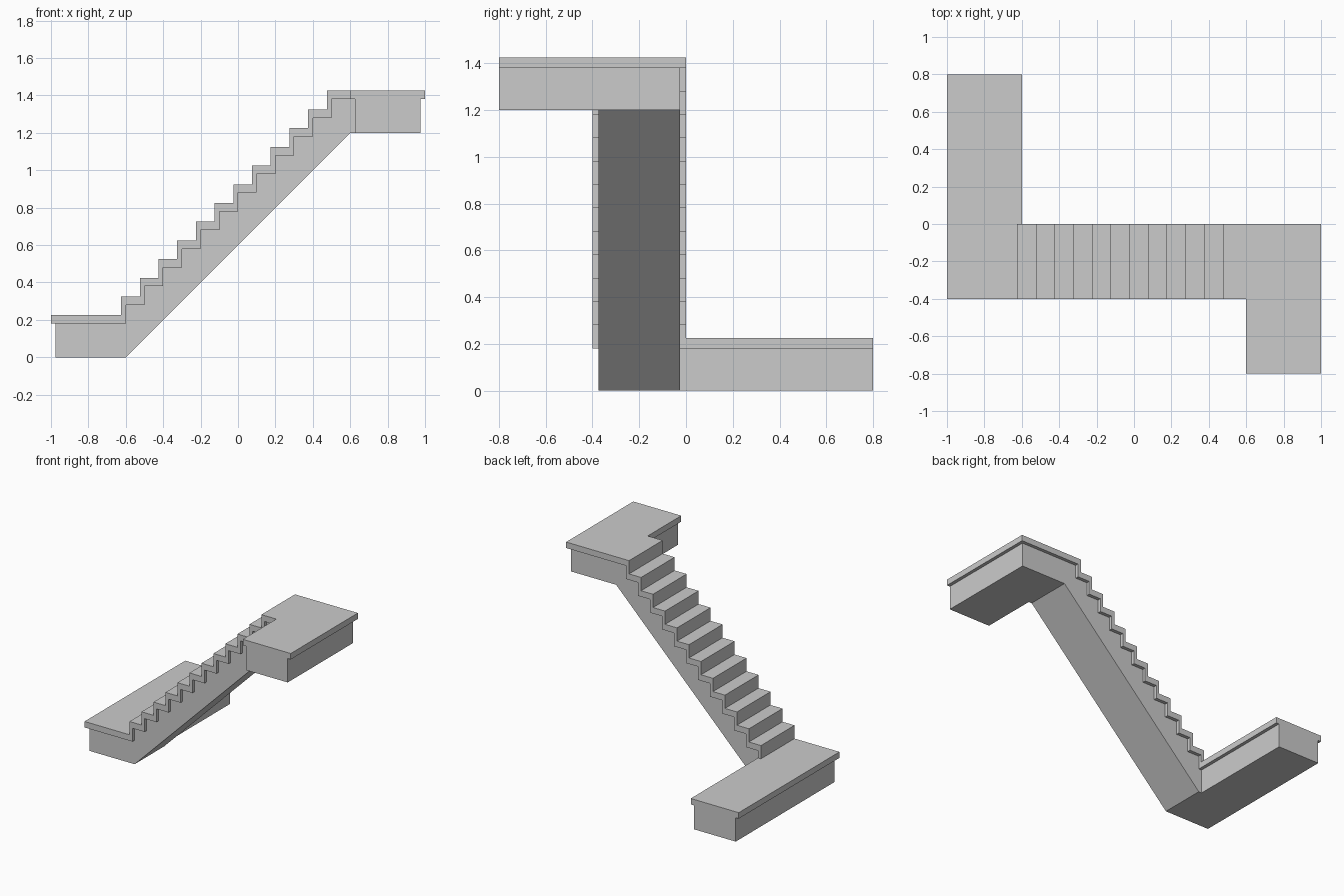
import bpy, bmesh

if "Cube" in bpy.data.objects:
    bpy.data.objects.remove(bpy.data.objects["Cube"])

STEPS, RUN, RISE = 12, 0.1, 0.1
NOSE = 0.025          # overhang of the cover past the body
Z_BODY, Z_TOP = 0.18, 0.225


def extrude_profile(name, pts, y0, y1):
    """Solid from an x-z profile, extruded along y."""
    bm = bmesh.new()
    face = bm.faces.new([bm.verts.new((x, y0, z)) for x, z in pts])
    ext = bmesh.ops.extrude_face_region(bm, geom=[face])
    moved = [v for v in ext["geom"] if isinstance(v, bmesh.types.BMVert)]
    bmesh.ops.translate(bm, verts=moved, vec=(0, y1 - y0, 0))
    bmesh.ops.recalc_face_normals(bm, faces=bm.faces)
    mesh = bpy.data.meshes.new(name)
    bm.to_mesh(mesh)
    bm.free()
    obj = bpy.data.objects.new(name, mesh)
    bpy.context.collection.objects.link(obj)
    return obj


def box(name, x0, x1, y0, y1, z0, z1):
    return extrude_profile(name, [(x0, z0), (x1, z0), (x1, z1), (x0, z1)], y0, y1)


def unite(obj, others):
    """Merge the other solids into obj and drop them."""
    bpy.context.view_layer.objects.active = obj
    for other in others:
        mod = obj.modifiers.new("union", 'BOOLEAN')
        mod.operation = 'UNION'
        mod.solver = 'EXACT'
        mod.object = other
        bpy.ops.object.modifier_apply(modifier=mod.name)
        bpy.data.objects.remove(other)


def zigzag(x, z):
    """Stair line climbing from the first riser foot."""
    pts = [(x, z)]
    for i in range(STEPS):
        pts.append((x + i * RUN, z + (i + 1) * RISE))
        if i < STEPS - 1:
            pts.append((x + (i + 1) * RUN, z + (i + 1) * RISE))
    return pts


RISE_ALL = STEPS * RISE
inner = zigzag(-0.6, Z_BODY)
outer = zigzag(-0.6 - NOSE, Z_TOP)

# Structural body: sloped flight plus the two landing blocks
xb = 1 - NOSE
body_pts = ([(-xb, Z_BODY)] + inner + [(xb, Z_BODY + RISE_ALL), (xb, RISE_ALL),
            (0.6, RISE_ALL), (-0.6, 0), (-xb, 0)])
body = extrude_profile("stair_body", body_pts, -0.4 + NOSE, -NOSE)
unite(body, [
    box("lower_block", -xb, -0.6 - NOSE, -0.2, 0.8, 0, Z_BODY),
    box("upper_block", 0.6 + NOSE, xb, -0.8, -0.2, RISE_ALL, Z_BODY + RISE_ALL),
])

# Tread cover: folded strip over the steps plus the two landing plates
cover_pts = ([(-1, Z_TOP)] + outer + [(1, Z_TOP + RISE_ALL), (1, Z_BODY + RISE_ALL)]
             + inner[::-1] + [(-1, Z_BODY)])
cover = extrude_profile("tread_cover", cover_pts, -0.4, 0)
unite(cover, [
    box("lower_plate", -1, -0.6, -0.2, 0.8, Z_BODY, Z_TOP),
    box("upper_plate", 0.6, 1, -0.8, -0.2, Z_BODY + RISE_ALL, Z_TOP + RISE_ALL),
])
